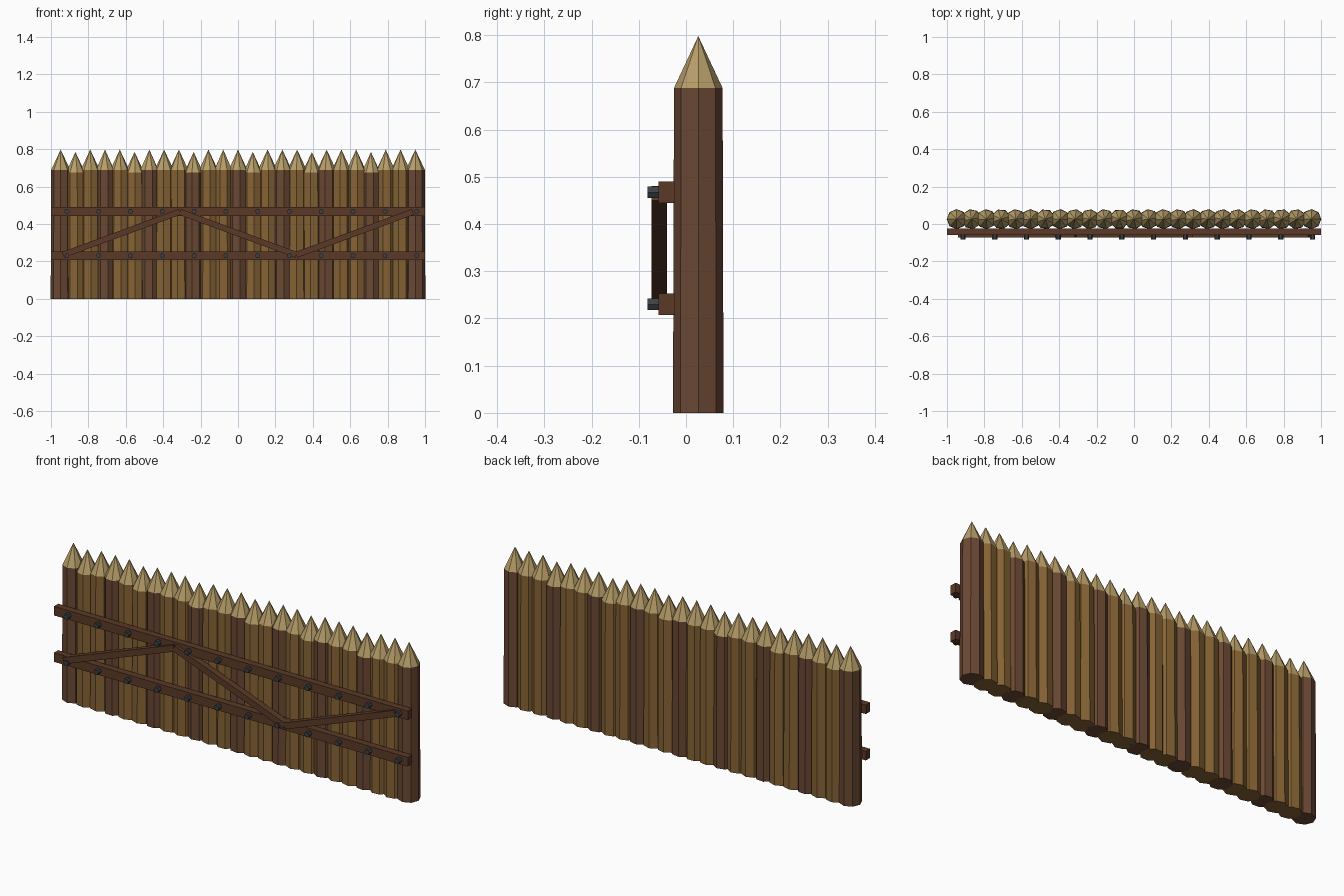
import bpy, bmesh, math, random
from mathutils import Matrix

if "Cube" in bpy.data.objects:
    bpy.data.objects.remove(bpy.data.objects["Cube"])

random.seed(4)


def material(name, rgb):
    m = bpy.data.materials.new(name)
    m.diffuse_color = (*rgb, 1)
    m.use_nodes = True
    m.node_tree.nodes["Principled BSDF"].inputs["Base Color"].default_value = m.diffuse_color
    return m


DARK = material("dark_wood", (0.145, 0.065, 0.033))
LIGHT = material("light_wood", (0.24, 0.125, 0.035))
TIP = material("cut_wood", (0.47, 0.34, 0.14))
RAIL = material("rail_wood", (0.105, 0.042, 0.020))
IRON = material("iron", (0.045, 0.052, 0.058))


def finish(bm, name, mats):
    bmesh.ops.recalc_face_normals(bm, faces=bm.faces)
    me = bpy.data.meshes.new(name)
    bm.to_mesh(me)
    bm.free()
    for m in mats:
        me.materials.append(m)
    ob = bpy.data.objects.new(name, me)
    bpy.context.collection.objects.link(ob)
    return ob


def stake(i, x, shoulder, top, turn, wood):
    # octagonal shaft with a pointed, paler tip
    bm = bmesh.new()
    rings = []
    for r, z in ((0.0535, 0), (0.0515, shoulder)):
        rings.append([bm.verts.new((r * math.cos(turn + k * math.pi / 4),
                                    r * math.sin(turn + k * math.pi / 4), z))
                      for k in range(8)])
    apex = bm.verts.new((0, 0, top))
    low, high = rings
    bm.faces.new(low[::-1])
    for k in range(8):
        n = (k + 1) % 8
        bm.faces.new((low[k], low[n], high[n], high[k]))
        bm.faces.new((high[k], high[n], apex)).material_index = 1
    ob = finish(bm, f"stake_{i + 1}", [wood, TIP])
    ob.location = (x, 0.026, 0)


def beam(name, a, b, y0, y1, height):
    # rectangular timber between two (x, z) points
    dx, dz = b[0] - a[0], b[1] - a[1]
    bm = bmesh.new()
    bmesh.ops.create_cube(bm, size=1)
    bmesh.ops.scale(bm, vec=(math.hypot(dx, dz), y1 - y0, height), verts=bm.verts)
    ob = finish(bm, name, [RAIL])
    ob.location = ((a[0] + b[0]) / 2, (y0 + y1) / 2, (a[1] + b[1]) / 2)
    ob.rotation_euler.y = -math.atan2(dz, dx)


def bolt(name, x, z):
    # hexagonal bolt head facing the front
    bm = bmesh.new()
    bmesh.ops.create_cone(bm, cap_ends=True, segments=6, radius1=0.0139,
                          radius2=0.0139, depth=0.026,
                          matrix=Matrix.Rotation(math.pi / 2, 4, "X")
                          @ Matrix.Rotation(math.pi / 6, 4, "Z"))
    xs = max(v.co.x for v in bm.verts)
    if xs < 0.0135:
        bmesh.ops.rotate(bm, verts=bm.verts, matrix=Matrix.Rotation(math.pi / 6, 3, "Y"))
    ob = finish(bm, name, [IRON])
    ob.location = (x, -0.069, z)


# palisade row: every fourth stake is a little shorter, every third darker
for i in range(25):
    drop = 0.013 if i % 4 == 1 else 0
    turn = 0 if i in (0, 24) else random.uniform(0, math.pi / 4)
    stake(i, -0.948 + i * 0.079, 0.688 - drop, 0.798 - drop, turn,
          DARK if i % 3 == 0 else LIGHT)

# horizontal rails with bolts
for name, z in (("lower", 0.23), ("upper", 0.467)):
    beam(f"{name}_rail", (-1, z), (1, z), -0.058, -0.023, 0.046)
    for k in range(12):
        bolt(f"{name}_bolt_{k + 1}", -0.915 + k * 0.17, z)

# zigzag braces
zig = [(-0.935, 0.235), (-0.312, 0.465), (0.312, 0.235), (0.935, 0.465)]
for k in range(3):
    beam(f"brace_{k + 1}", zig[k], zig[k + 1], -0.073, -0.040, 0.032)
